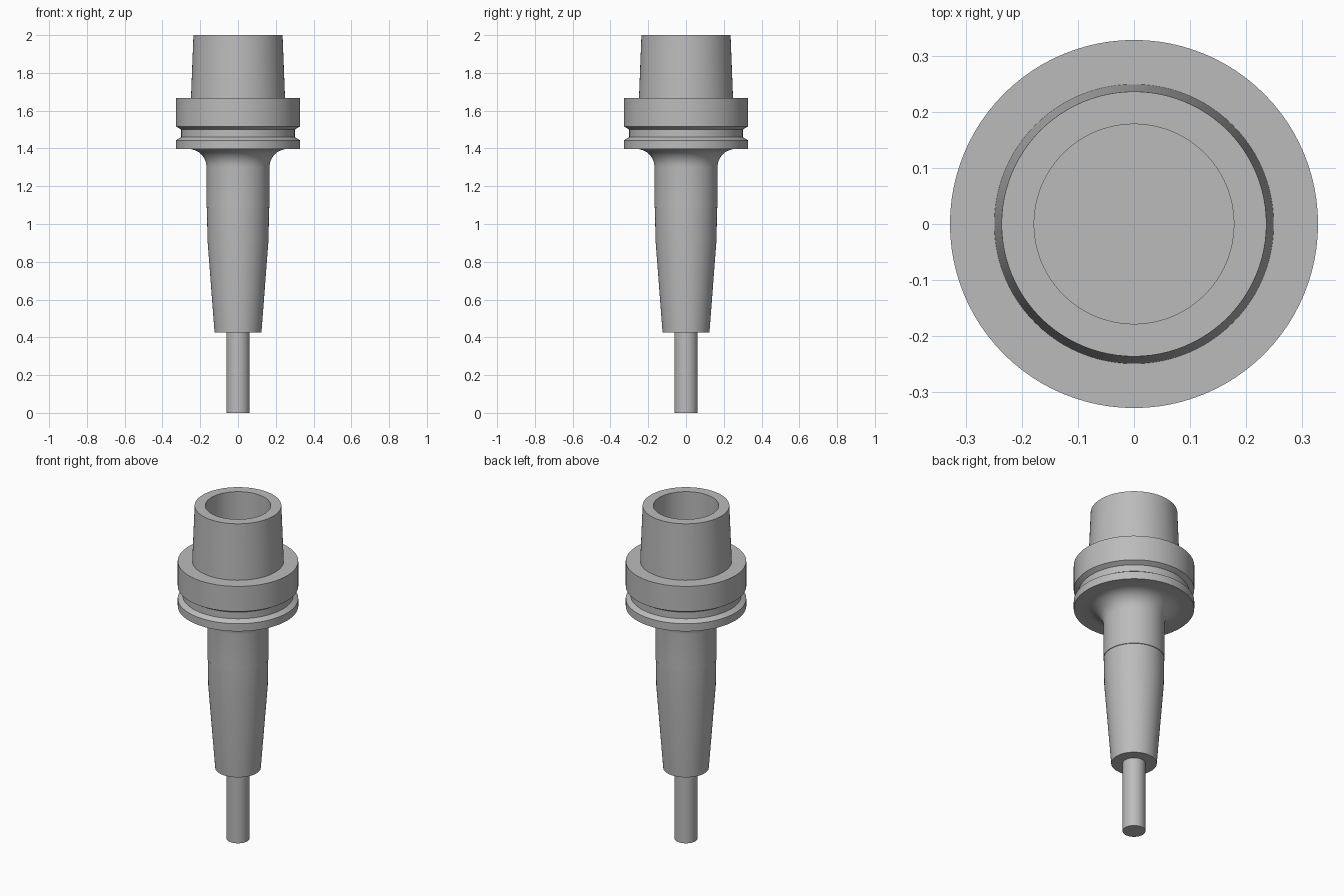
import bpy, bmesh, math

cube = bpy.data.objects.get("Cube")
if cube:
    bpy.data.objects.remove(cube, do_unlink=True)

SEGMENTS = 96

steel = bpy.data.materials.new("steel grey")
steel.use_nodes = True
GREY = (0.5, 0.5, 0.5, 1)
steel.diffuse_color = GREY
steel.node_tree.nodes["Principled BSDF"].inputs["Base Color"].default_value = GREY


def lathe(name, profile):
    """Spin a (radius, height) profile, listed from bottom to top, about z."""
    bm = bmesh.new()
    verts = [bm.verts.new((r, 0, z)) for r, z in profile]
    edges = [bm.edges.new(pair) for pair in zip(verts, verts[1:])]
    bmesh.ops.spin(bm, geom=verts + edges, cent=(0, 0, 0), axis=(0, 0, 1),
                   angle=math.tau, steps=SEGMENTS)
    bmesh.ops.remove_doubles(bm, verts=bm.verts, dist=1e-5)
    bmesh.ops.recalc_face_normals(bm, faces=bm.faces)
    mesh = bpy.data.meshes.new(name)
    bm.to_mesh(mesh)
    bm.free()
    mesh.materials.append(steel)
    obj = bpy.data.objects.new(name, mesh)
    bpy.context.collection.objects.link(obj)
    bpy.ops.object.select_all(action="DESELECT")
    obj.select_set(True)
    bpy.context.view_layer.objects.active = obj
    bpy.ops.object.shade_smooth_by_angle(angle=math.radians(25))
    return obj


# Cutting tool shank
lathe("tool_shank", [(0, 0), (0.062, 0), (0.062, 0.44), (0, 0.44)])

# Holder: tapered nose, neck, fillet, grooved flange and hollow cone
R = 0.095
fillet = [(0.167 + R * (1 - math.cos(a)), 1.302 + R * math.sin(a))
          for a in (math.radians(9 * i) for i in range(11))]
nose = [(0, 0.425), (0.124, 0.425), (0.162, 0.92), (0.164, 1.085), (0.167, 1.086)]
flange = [(0.328, 1.397), (0.328, 1.443), (0.301, 1.46),
          (0.301, 1.5), (0.328, 1.516), (0.328, 1.667)]
cone = [(0.249, 1.667), (0.236, 2), (0.178, 2), (0.178, 1.64), (0, 1.64)]
lathe("tool_holder", nose + fillet + flange + cone)
